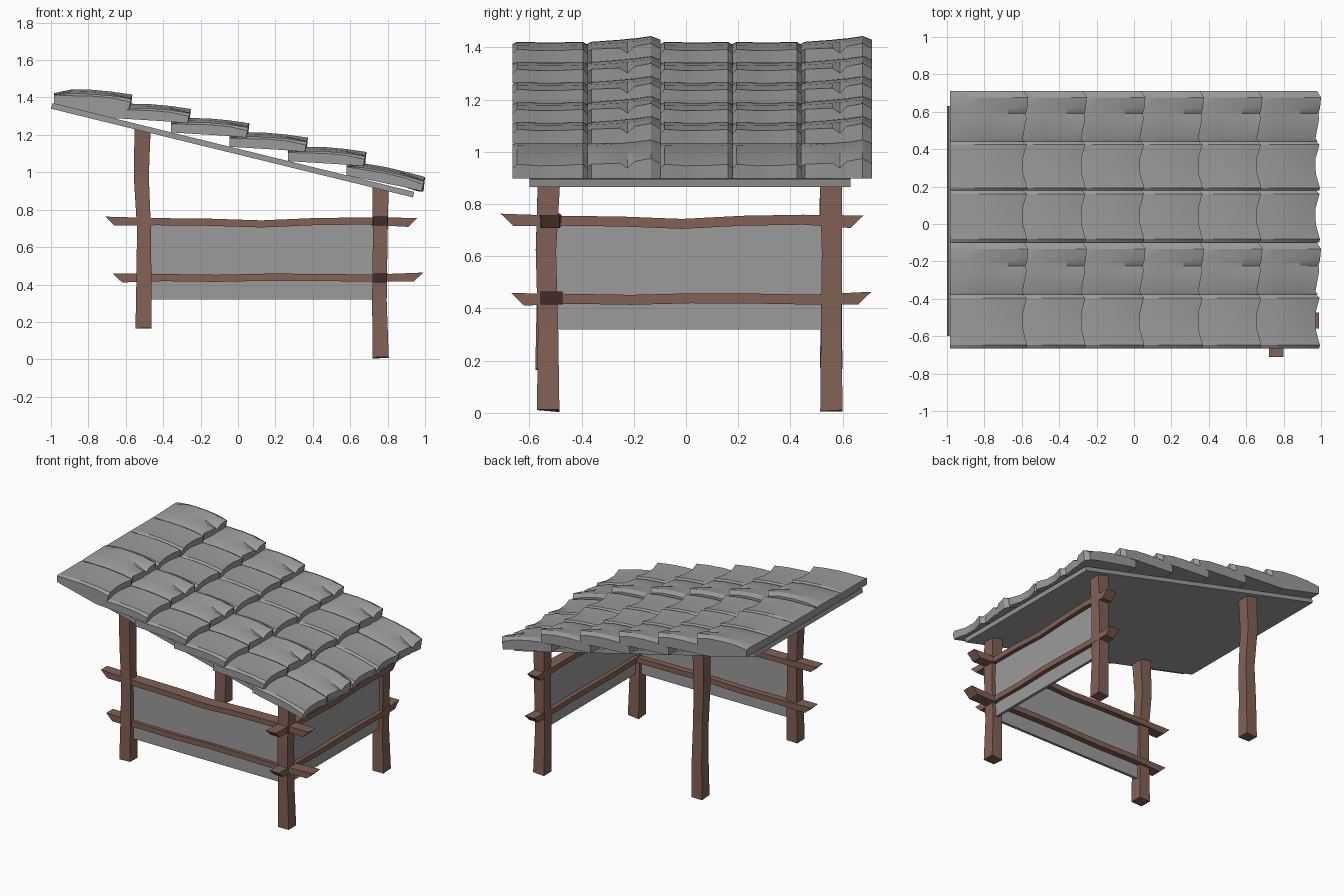
import bpy, bmesh, math, random
from mathutils import Vector

random.seed(4)
if "Cube" in bpy.data.objects:
    bpy.data.objects.remove(bpy.data.objects["Cube"], do_unlink=True)


def material(name, rgb):
    m = bpy.data.materials.new(name)
    m.use_nodes = True
    m.diffuse_color = (*rgb, 1)
    bsdf = next(n for n in m.node_tree.nodes if n.type == 'BSDF_PRINCIPLED')
    bsdf.inputs["Base Color"].default_value = (*rgb, 1)
    bsdf.inputs["Roughness"].default_value = 0.9
    return m


GREY = material("slate grey", (0.33, 0.33, 0.33))
WOOD = material("brown wood", (0.22, 0.12, 0.09))


def loft(name, rings, mat, smooth=False):
    """Closed solid skinned over equal-sized rings of points."""
    bm = bmesh.new()
    loops = [[bm.verts.new(p) for p in ring] for ring in rings]
    n = len(loops[0])
    for a, b in zip(loops, loops[1:]):
        for i in range(n):
            j = (i + 1) % n
            bm.faces.new((a[i], a[j], b[j], b[i]))
    bm.faces.new(loops[0])
    bm.faces.new(loops[-1])
    bmesh.ops.recalc_face_normals(bm, faces=bm.faces)
    mesh = bpy.data.meshes.new(name)
    bm.to_mesh(mesh)
    bm.free()
    mesh.materials.append(mat)
    obj = bpy.data.objects.new(name, mesh)
    bpy.context.collection.objects.link(obj)
    if smooth:
        bpy.ops.object.select_all(action='DESELECT')
        obj.select_set(True)
        bpy.context.view_layer.objects.active = obj
        bpy.ops.object.shade_smooth_by_angle(angle=math.radians(25))
    return obj


def box(name, lo, hi, mat):
    rings = [[(x, lo[1], lo[2]), (x, hi[1], lo[2]), (x, hi[1], hi[2]), (x, lo[1], hi[2])]
             for x in (lo[0], hi[0])]
    return loft(name, rings, mat)


CORNERS = ((-1, -1), (1, -1), (1, 1), (-1, 1))


def jitter(a):
    return random.uniform(-a, a)


# Roof plane
SLOPE = -0.245
THICK = 0.03


def roof_bottom(x):
    return 1.095 + SLOPE * x


# Crooked posts, the uphill pair standing higher
def post(name, x, y, z0, z1, bows):
    rings = []
    for i, bow in enumerate(bows):
        t = i / (len(bows) - 1)
        half = 0.037 + 0.006 * abs(2 * t - 1)
        side = jitter(0.008)
        ring = []
        for a, b in CORNERS:
            px = x + bow + a * half
            z = z0 + (z1 - z0) * t + (SLOPE * a * half if t == 1 else jitter(0.006))
            ring.append((px, y + side + b * half, z))
        rings.append(ring)
    loft(name, rings, WOOD)


UPHILL = (0, 0.002, 0.002, -0.012, -0.005)
DOWNHILL = (0.003, -0.004, 0, 0.002)
for label, y in (("front", -0.53), ("back", 0.555)):
    post(label + "_left_tall_post", -0.505, y, 0.17, 1.245, UPHILL)
    post(label + "_right_short_post", 0.76, y, 0.008, 0.925, DOWNHILL)


# Split rails with slanted ends, running along x or y
def rail(name, axis, start, end, across, z, dips):
    rings = []
    last = len(dips) - 1
    for i, dip in enumerate(dips):
        t = i / last
        slant = {0: -0.025, last: 0.025}.get(i, 0)
        wide = 0.04 + jitter(0.004)
        tall = 0.019 if 0 < i < last else 0.024
        ring = []
        for a, b in CORNERS:
            along = start + (end - start) * t + slant * b - slant
            p = (along, across + a * wide, z + dip + b * tall)
            ring.append(p if axis == 'x' else (p[1], p[0], p[2]))
        rings.append(ring)
    loft(name, rings, WOOD)


UPPER = (0.003, 0, -0.003, -0.012, 0, 0.004, -0.004)
LOWER = (-0.002, 0, -0.004, 0.002, 0.001, -0.003, 0.003)
rail("front_upper_rail", 'x', -0.71, 0.96, -0.52, 0.736, UPPER)
rail("front_lower_rail", 'x', -0.67, 0.99, -0.515, 0.437, LOWER)
rail("side_upper_rail", 'y', -0.71, 0.68, 0.76, 0.736, UPPER)
rail("side_lower_rail", 'y', -0.67, 0.71, 0.76, 0.437, LOWER)

# Thin wall panels
box("front_panel", (-0.48, -0.535, 0.32), (0.74, -0.515, 0.738), GREY)
box("side_panel", (0.75, -0.525, 0.32), (0.77, 0.535, 0.738), GREY)

# Sloping roof board
normal = Vector((-SLOPE, 0, 1)).normalized() * THICK
board = []
for x in (-1.0, 0.935):
    low = Vector((x, 0, roof_bottom(x)))
    board.append([(p.x, y, p.z) for p, y in
                  ((low, -0.6), (low, 0.63), (low + normal, 0.63), (low + normal, -0.6))])
loft("roof_board", board, GREY)

# Tile shapes: across position, height, end offset and lip drop per strip
PLAIN = ((0, -0.012, 0.0, 0.006), (0.06, 0, 0.004, 0), (0.35, -0.002, -0.018, 0.004),
         (0.65, -0.002, -0.02, 0.003), (0.94, 0, 0.002, 0), (1, -0.012, -0.015, 0.006))
RAISED = ((0, -0.008, -0.006, 0), (0.06, 0.0, -0.02, 0), (0.45, 0.008, 0.0, 0.004),
          (0.55, 0.011, -0.004, 0.026), (0.65, 0.013, 0.004, 0.002),
          (0.87, 0.022, 0.01, 0), (1, 0.008, -0.012, 0.006))
ALONG = (0, 0.1, 0.2, 0.31, 0.41)
TOP = (0.05, 0.055, 0.053, 0.043, 0.027)
UNDER = (0, -0.006, -0.012, -0.019, -0.027)


def tile(name, x0, y0, y1, strips, row):
    z0 = roof_bottom(x0) + THICK
    rings = []
    for v, rise, end, drop in strips:
        top, under = [], []
        for i, u in enumerate(ALONG):
            tip = i == len(ALONG) - 1
            x = x0 + u + (end if tip else 0)
            tilt = -0.14 * u if row == ROWS - 1 else 0
            lift = rise * (0.3 if i == 0 else 1) - (drop if tip else 0)
            top.append((x, y0 + (y1 - y0) * v, z0 + TOP[i] + lift + tilt))
            low = UNDER[i] + tilt
            if row == 0 and not tip:
                low = SLOPE * u
            under.append((x - (0.008 if tip else 0), top[-1][1], z0 + low))
        rings.append(top + under[::-1])
    loft(name, rings, GREY, smooth=True)


# Overlapping rows of tiles
ROWS = 6
EDGES = (-0.665, -0.378, -0.098, 0.178, 0.44, 0.712)
COLUMNS = (PLAIN, RAISED, PLAIN, PLAIN, RAISED)
for row in range(ROWS):
    for col, strips in enumerate(COLUMNS):
        tile(f"roof_tile_{row + 1}_{col + 1}", -0.985 + 0.313 * row,
             EDGES[col], EDGES[col + 1], strips, row)
